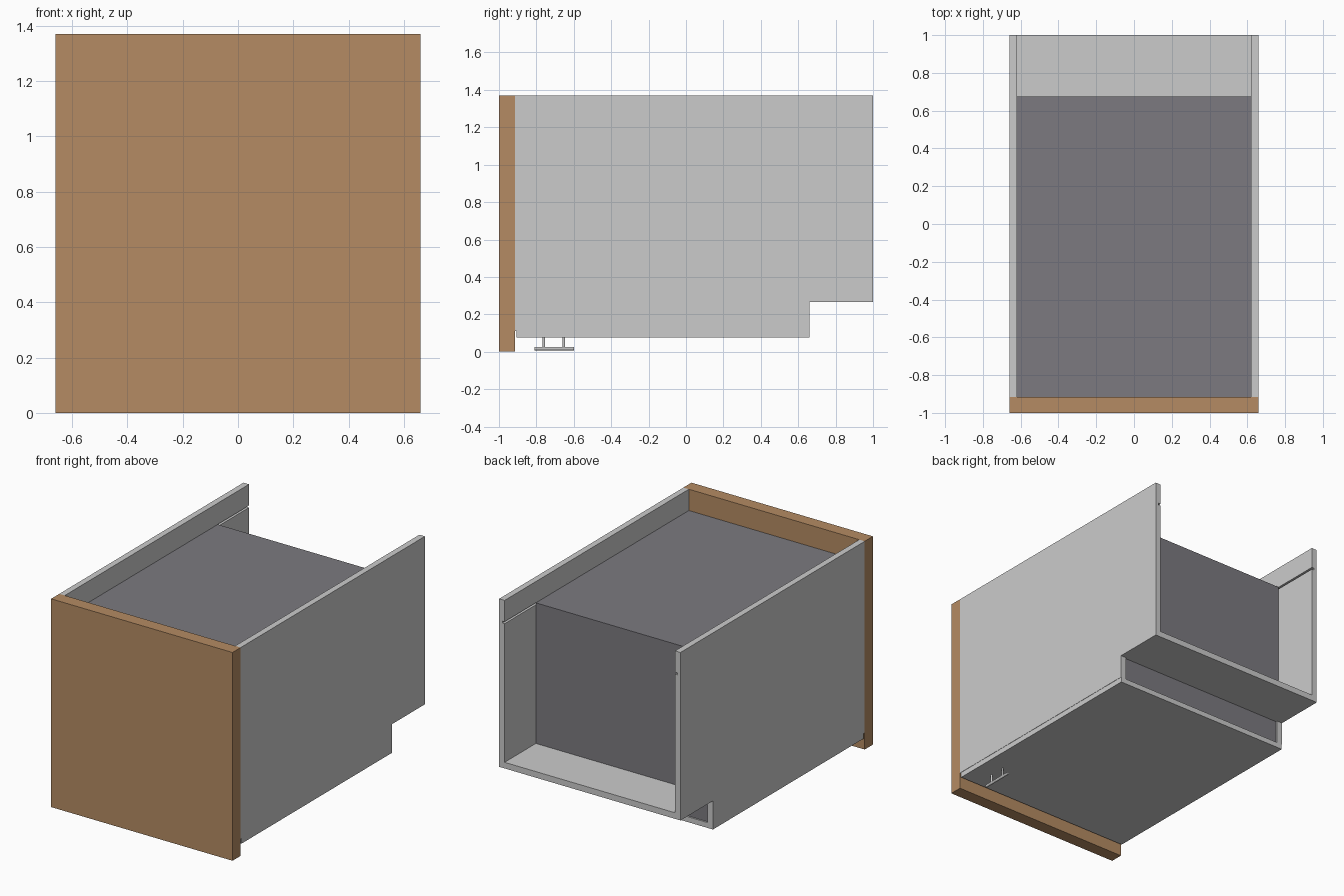
import bpy, bmesh, math
from mathutils import Matrix

if "Cube" in bpy.data.objects:
    bpy.data.objects.remove(bpy.data.objects["Cube"])


def material(name, rgb):
    m = bpy.data.materials.new(name)
    m.diffuse_color = (*rgb, 1)
    m.use_nodes = True
    m.node_tree.nodes["Principled BSDF"].inputs["Base Color"].default_value = m.diffuse_color
    return m


WOOD = material("wood_brown", (0.46, 0.26, 0.125))
DARK = material("dark_grey", (0.20, 0.195, 0.215))


def finish(name, bm, mat=None):
    bmesh.ops.recalc_face_normals(bm, faces=bm.faces)
    me = bpy.data.meshes.new(name)
    bm.to_mesh(me)
    bm.free()
    ob = bpy.data.objects.new(name, me)
    bpy.context.collection.objects.link(ob)
    if mat:
        me.materials.append(mat)
    return ob


def extrude_x(name, profile, x0, x1, mat=None):
    """Extrude a (y, z) outline from x0 to x1."""
    bm = bmesh.new()
    face = bm.faces.new([bm.verts.new((x0, y, z)) for y, z in profile])
    ext = bmesh.ops.extrude_face_region(bm, geom=[face])["geom"]
    verts = [g for g in ext if isinstance(g, bmesh.types.BMVert)]
    bmesh.ops.translate(bm, verts=verts, vec=(x1 - x0, 0, 0))
    return finish(name, bm, mat)


def box(name, x0, x1, y0, y1, z0, z1, mat=None):
    return extrude_x(name, [(y0, z0), (y1, z0), (y1, z1), (y0, z1)], x0, x1, mat)


def rod(name, loc, radius, length, along_y=False):
    bm = bmesh.new()
    rot = Matrix.Rotation(math.radians(90), 4, 'X') if along_y else Matrix()
    bmesh.ops.create_cone(bm, cap_ends=True, segments=12, radius1=radius, radius2=radius,
                          depth=length, matrix=Matrix.Translation(loc) @ rot)
    return finish(name, bm)


# Wooden front panel
box("front_panel", -0.66, 0.66, -1.0, -0.915, 0, 1.37, WOOD)

# Side panel stepped at the back, with a thin groove inside, mirrored
side = extrude_x("side_panels", [(-0.915, 0.11), (0.66, 0.11), (0.66, 0.265),
                                 (1.0, 0.265), (1.0, 1.37), (-0.915, 1.37)], 0.62, 0.66)
cutter = box("groove_cutter", 0.60, 0.637, -0.90, 1.05, 1.217, 1.23)
cutter.hide_render = True
cutter.hide_viewport = True
cut = side.modifiers.new("groove", 'BOOLEAN')
cut.object = cutter
cut.solver = 'EXACT'
mirror = side.modifiers.new("mirror", 'MIRROR')
mirror.use_clip = False

# Bottom board and raised rear floor
box("bottom_board", -0.658, 0.658, -0.905, 0.66, 0.075, 0.11)
box("rear_floor", -0.62, 0.62, 0.65, 1.0, 0.265, 0.305)

# Dark inner body, stepped over the rear floor
extrude_x("inner_body", [(-0.915, 0.11), (0.65, 0.11), (0.65, 0.305),
                         (0.675, 0.305), (0.675, 1.23), (-0.915, 1.23)], -0.62, 0.62, DARK)

# Small bar handle under the bottom board
rod("handle_bar", (0.53, -0.705, 0.017), 0.009, 0.21, along_y=True)
for i, y in enumerate((-0.76, -0.653)):
    rod(f"handle_post_{i + 1}", (0.53, y, 0.047), 0.006, 0.06)
